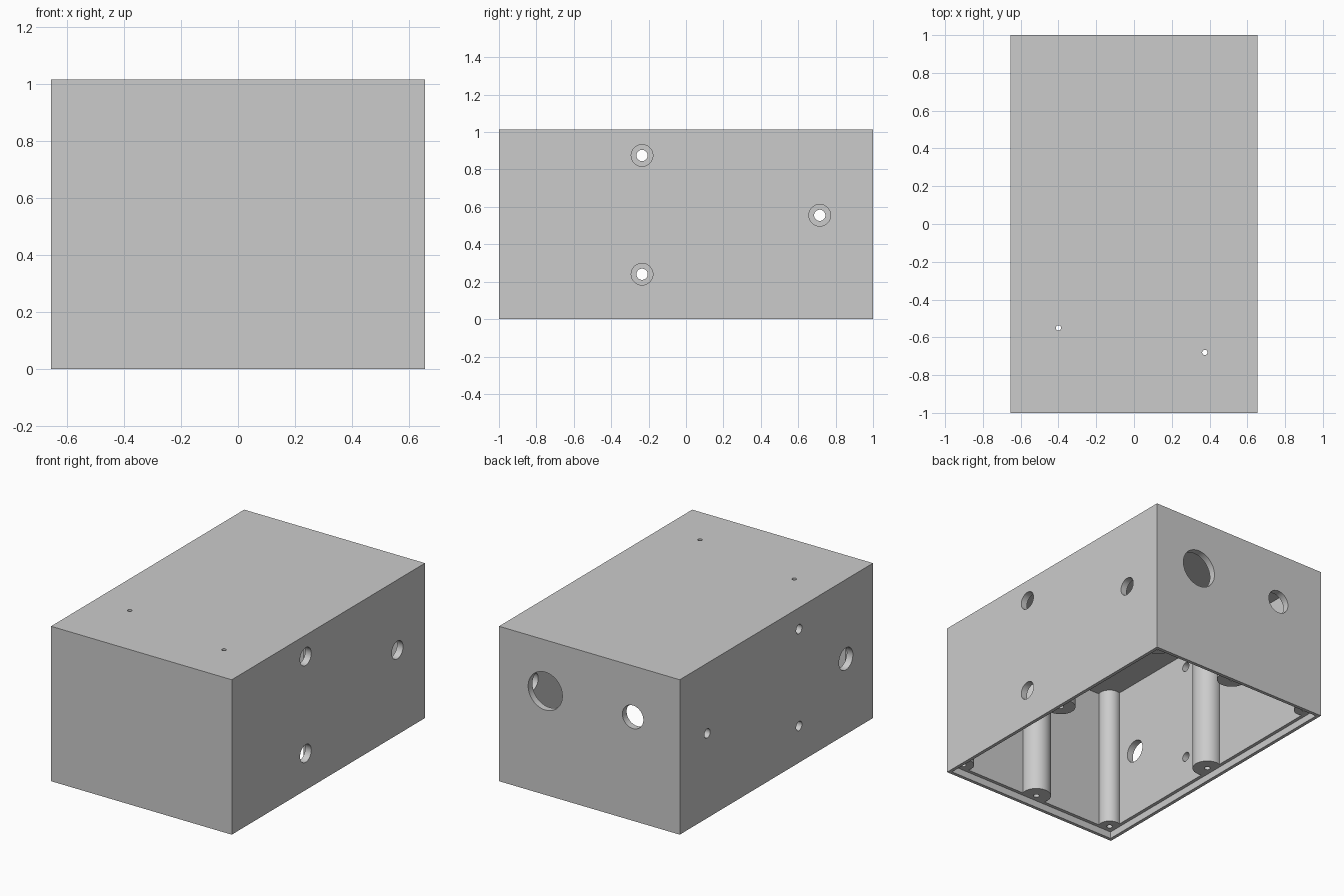
import bpy
from mathutils import Vector

cube = bpy.data.objects.get("Cube")
if cube:
    bpy.data.objects.remove(cube, do_unlink=True)

W, L, H = 1.31, 2.0, 1.015     # outer size
WALL, RIM = 0.044, 0.022       # wall and thin outer rim thickness
LEDGE, CEILING = 0.045, 0.97   # lid seat height and inner roof height
INSET = 0.07                   # screw post distance from the outside


def box(name, sx, sy, z0, z1):
    bpy.ops.mesh.primitive_cube_add(size=1, location=(0, 0, (z0 + z1) / 2))
    ob = bpy.context.object
    ob.name = name
    ob.scale = (sx, sy, z1 - z0)
    bpy.ops.object.transform_apply(location=True, rotation=True, scale=True)
    return ob


def rod(name, start, end, radius):
    a, b = Vector(start), Vector(end)
    bpy.ops.mesh.primitive_cylinder_add(vertices=48, radius=radius, depth=(b - a).length,
                                        location=(a + b) / 2)
    ob = bpy.context.object
    ob.name = name
    ob.rotation_euler = (b - a).to_track_quat('Z', 'Y').to_euler()
    bpy.ops.object.transform_apply(location=True, rotation=True, scale=True)
    return ob


def subtract(target, cutter):
    cutter.hide_render = True
    mod = target.modifiers.new("cut", 'BOOLEAN')
    mod.operation = 'DIFFERENCE'
    mod.solver = 'EXACT'
    mod.object = cutter
    bpy.ops.object.select_all(action='DESELECT')
    bpy.context.view_layer.objects.active = target
    target.select_set(True)
    bpy.ops.object.modifier_apply(modifier=mod.name)
    bpy.data.objects.remove(cutter, do_unlink=True)


# Screw posts: four in the corners, four thicker ones at the middle of each wall
px, py = W / 2 - INSET, L / 2 - INSET
posts = [(sx * px, sy * py, 0.068) for sx in (-1, 1) for sy in (-1, 1)]
posts += [(s * px, 0, 0.09) for s in (-1, 1)] + [(0, s * py, 0.09) for s in (-1, 1)]

# Inner space, with the posts left standing
cavity = box("cavity", W - 2 * WALL, L - 2 * WALL, 0.02, CEILING)
for x, y, r in posts:
    subtract(cavity, rod("post", (x, y, -0.1), (x, y, H + 0.1), r))

# Housing, open below, with a recessed seat for a lid
housing = box("housing", W, L, 0, H)
subtract(housing, cavity)
subtract(housing, box("lid_recess", W - 2 * RIM, L - 2 * RIM, -0.1, LEDGE))

# Blind screw holes in the posts
for x, y, r in posts:
    subtract(housing, rod("screw_hole", (x, y, 0), (x, y, 0.35), 0.018))

# Side holes: wide on the left wall, narrow opposite
for y, z in [(-0.235, 0.875), (-0.235, 0.24), (0.715, 0.555)]:
    for side, r in [(1, 0.058), (-1, 0.03)]:
        subtract(housing, rod("side_hole", (side * 0.59, y, z), (side * 0.75, y, z), r))
subtract(housing, rod("right_port", (-0.59, -0.72, 0.495), (-0.75, -0.72, 0.495), 0.072))

# Back ports
for x, r in [(0.32, 0.124), (-0.315, 0.076)]:
    subtract(housing, rod("back_port", (x, 0.92, 0.68), (x, 1.1, 0.68), r))

# Pin holes in the roof
for x, y in [(-0.4, -0.55), (0.375, -0.68)]:
    subtract(housing, rod("roof_hole", (x, y, 0.9), (x, y, 1.1), 0.014))

# Single grey finish
grey = bpy.data.materials.new("light_grey")
grey.use_nodes = True
colour = (0.6, 0.6, 0.6, 1)
grey.diffuse_color = colour
grey.node_tree.nodes["Principled BSDF"].inputs["Base Color"].default_value = colour
housing.data.materials.clear()
housing.data.materials.append(grey)

bpy.ops.object.select_all(action='DESELECT')
housing.select_set(True)
bpy.context.view_layer.objects.active = housing
bpy.ops.object.shade_smooth_by_angle()
